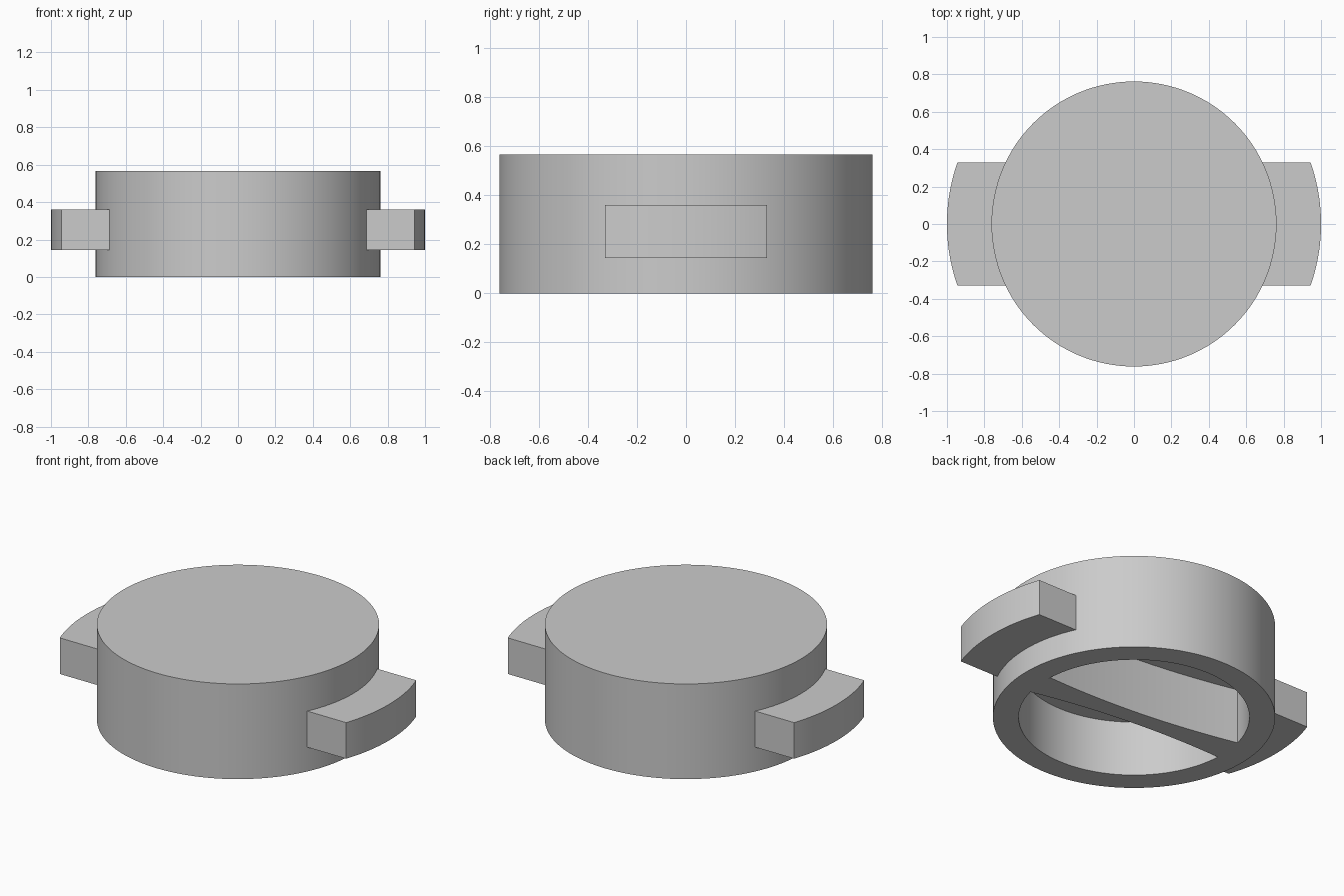
import bpy, bmesh
from math import sin, cos, pi, sqrt, asin

if "Cube" in bpy.data.objects:
    bpy.data.objects.remove(bpy.data.objects["Cube"], do_unlink=True)

OUTER, INNER, HEIGHT, CEILING = 0.762, 0.623, 0.567, 0.33
SEGMENTS = 128

grey = bpy.data.materials.new("plain_grey")
grey.use_nodes = True
colour = (0.6, 0.6, 0.6, 1)
grey.diffuse_color = colour
grey.node_tree.nodes["Principled BSDF"].inputs["Base Color"].default_value = colour


def finish(name, bm):
    """Turn a bmesh into a smooth-by-angle grey object."""
    bmesh.ops.recalc_face_normals(bm, faces=bm.faces)
    mesh = bpy.data.meshes.new(name)
    bm.to_mesh(mesh)
    bm.free()
    mesh.materials.append(grey)
    obj = bpy.data.objects.new(name, mesh)
    bpy.context.collection.objects.link(obj)
    bpy.ops.object.select_all(action="DESELECT")
    obj.select_set(True)
    bpy.context.view_layer.objects.active = obj
    bpy.ops.object.shade_smooth_by_angle(angle=pi / 6)


def prism(name, outline, low, high):
    """Extrude a flat outline between two heights."""
    bm = bmesh.new()
    rings = [[bm.verts.new((x, y, z)) for x, y in outline] for z in (low, high)]
    for ring in rings:
        bm.faces.new(ring)
    for i in range(len(outline)):
        bm.faces.new((rings[0][i - 1], rings[0][i], rings[1][i], rings[1][i - 1]))
    finish(name, bm)


def arc(radius, y_from, y_to, steps=24):
    """Points on the +x side of a circle between two y values."""
    a, b = asin(y_from / radius), asin(y_to / radius)
    angles = [a + (b - a) * i / steps for i in range(steps + 1)]
    return [(radius * cos(t), radius * sin(t)) for t in angles]


# Hollow cap: closed top, thick wall, open underside
bm = bmesh.new()
profile = [(OUTER, HEIGHT), (OUTER, 0), (INNER, 0), (INNER, CEILING)]
rings = []
for r, z in profile:
    angles = [2 * pi * i / SEGMENTS for i in range(SEGMENTS)]
    rings.append([bm.verts.new((r * cos(t), r * sin(t), z)) for t in angles])
for a, b in zip(rings, rings[1:]):
    for i in range(SEGMENTS):
        bm.faces.new((a[i - 1], a[i], b[i], b[i - 1]))
bm.faces.new(rings[0])
bm.faces.new(rings[-1])
finish("cap_body", bm)

# Grip tabs with rounded outer ends
for name, side in (("left_tab", 1), ("right_tab", -1)):
    outline = arc(1, -0.33, 0.33) + [(0.66, 0.33), (0.66, -0.33)]
    prism(name, [(x * side, y) for x, y in outline], 0.145, 0.36)


# Waisted grip rib across the hollow, the same after a half turn
def rib_edge(x):
    return 0.053 - 0.093 * x + 0.11 * x * x


y_left, y_right = rib_edge(0.62), rib_edge(-0.605)
x_left, x_right = sqrt(INNER**2 - y_left**2), -sqrt(INNER**2 - y_right**2)
half = arc(INNER, -y_right, y_left, 8)
for i in range(1, 24):
    x = x_left + (x_right - x_left) * i / 24
    half.append((x, rib_edge(x)))
prism("grip_rib", half + [(-x, -y) for x, y in half], 0, CEILING + 0.02)
